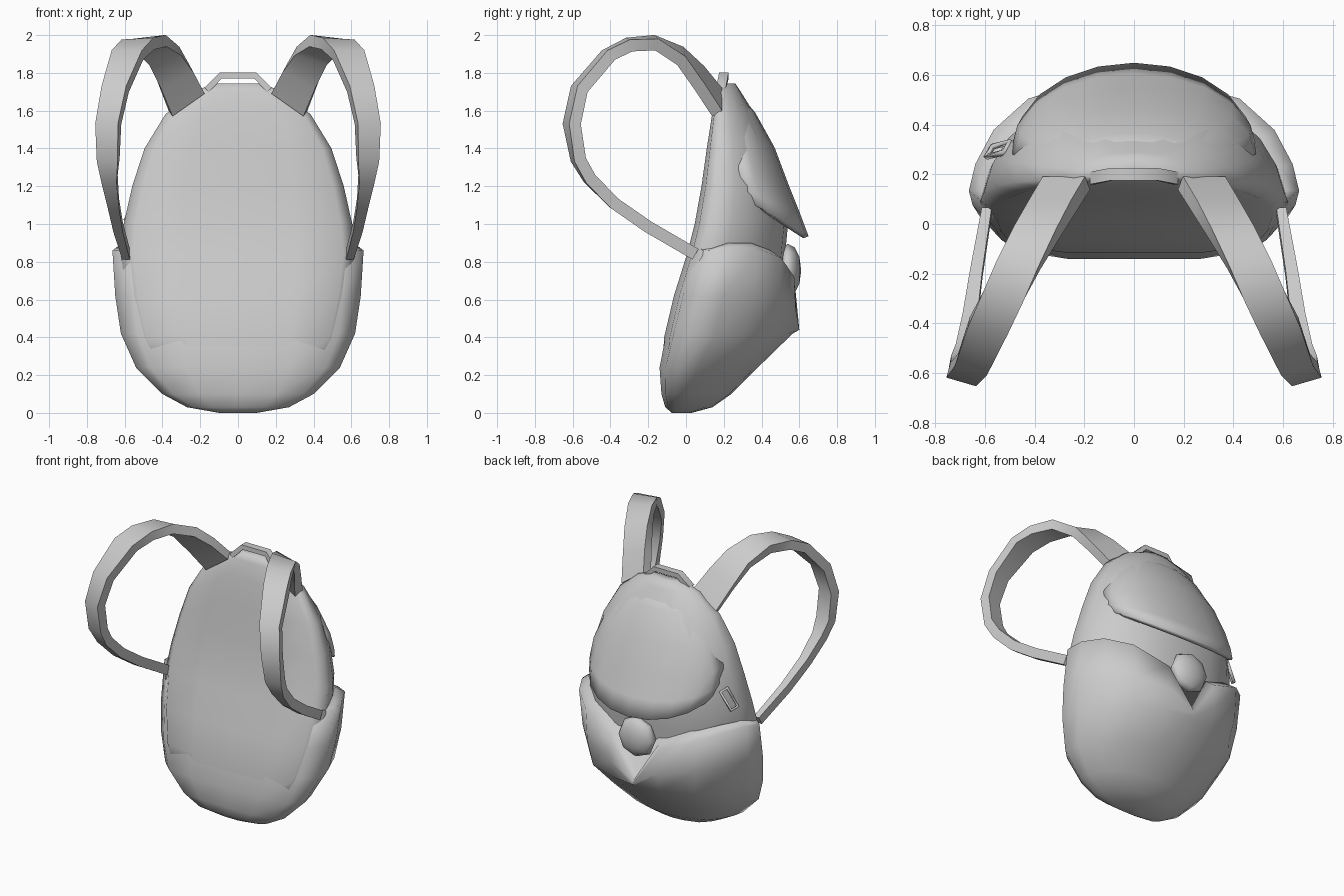
import bpy, bmesh, math
from mathutils import Vector

if "Cube" in bpy.data.objects:
    bpy.data.objects.remove(bpy.data.objects["Cube"])


def make(name, bm, angle=45):
    bmesh.ops.recalc_face_normals(bm, faces=bm.faces[:])
    me = bpy.data.meshes.new(name)
    bm.to_mesh(me)
    bm.free()
    for p in me.polygons:
        p.use_smooth = True
    me.set_sharp_from_angle(angle=math.radians(angle))
    ob = bpy.data.objects.new(name, me)
    bpy.context.collection.objects.link(ob)
    return ob


def loft(name, rings, closed=True, caps=True, angle=45):
    bm = bmesh.new()
    vs = [[bm.verts.new(p) for p in r] for r in rings]
    n = len(rings[0])
    for a, b in zip(vs, vs[1:]):
        for i in range(n if closed else n - 1):
            j = (i + 1) % n
            bm.faces.new((a[i], a[j], b[j], b[i]))
    if caps:
        bm.faces.new(vs[0])
        bm.faces.new(vs[-1])
    return make(name, bm, angle)


def ring(section, z, w, f, b, zs=None):
    """Mirrored D-shaped cross-section; f / b are its front and back depth."""
    half = [Vector((x * w, f + t * (b - f), zs[i] if zs else z))
            for i, (x, t) in enumerate(section)]
    return half + [Vector((-p.x, p.y, p.z)) for p in half[-2:0:-1]]


def strip(name, pts, thick, side=1):
    """Rectangular band along points given as centre xyz + width vector xyz."""
    c = [Vector(p[:3]) for p in pts]
    rings = []
    for i, p in enumerate(pts):
        w = Vector(p[3:]) / 2
        t = c[min(i + 1, len(c) - 1)] - c[max(i - 1, 0)]
        n = t.cross(w).normalized() * thick / 2
        rings.append([Vector((side * v.x, v.y, v.z)) for v in
                      (c[i] - w - n, c[i] + w - n, c[i] + w + n, c[i] - w + n)])
    return loft(name, rings, angle=60)


# Upper bag body
upper = [(0, 0), (.5, 0), (.9, .05), (1, .16), (.94, .4), (.84, .6),
         (.64, .83), (.33, .96), (0, 1)]
loft("bag_body", [ring(upper, *r) for r in (
    (.22, .46, -.125, .3), (.4, .54, -.116, .48), (.62, .59, -.064, .51),
    (.84, .62, .005, .525), (1.0, .605, .046, .54), (1.2, .56, .082, .525),
    (1.4, .495, .11, .46), (1.58, .385, .138, .365), (1.7, .24, .165, .29),
    (1.745, .12, .185, .26))], angle=80)

# Lower pouch wrapped round the bag, its rim dipping to a V at the back
lower = [(0, 0), (.5, 0), (.86, .06), (1, .2), (.96, .39), (.85, .63),
         (.64, .85), (.28, .97), (0, 1)]
rim = [.87, .87, .87, .86, .88, .87, .82, .72, .46]
lip = [.87, .87, .87, .87, .9, .9, .86, .77, .46]
mid = [.62, .62, .62, .62, .62, .62, .6, .55, .44]
loft("lower_pouch", [
    ring(lower, 0, .1, -.075, .03), ring(lower, .03, .27, -.11, .14),
    ring(lower, .1, .4, -.13, .24), ring(lower, .24, .54, -.14, .38),
    ring(lower, .42, .62, -.105, .565),
    ring(lower, 0, .65, -.055, .6, mid),
    ring(lower, 0, .665, .02, .59, rim),
    ring(lower, 0, .61, .04, .52, lip)], angle=85)

# Top flap overhanging the back
rows = [(.14, .21, 1.68, .265, 1.69), (.3, .235, 1.57, .355, 1.58),
        (.415, .255, 1.41, .455, 1.4), (.475, .275, 1.28, .53, 1.2),
        (.48, .3, 1.18, .59, 1.05), (.46, .33, 1.12, .635, .93)]
arcs = [math.radians(a) for a in range(-90, 91, 18)]
flap = loft("top_flap", [[Vector((w * math.sin(a), ys + (yc - ys) * math.cos(a),
                                  zs + (zc - zs) * math.cos(a))) for a in arcs]
                         for w, ys, zs, yc, zc in rows], closed=False, caps=False)
mod = flap.modifiers.new("thickness", "SOLIDIFY")
mod.thickness, mod.offset = .03, 0

# Round button under the flap
bm = bmesh.new()
bmesh.ops.create_uvsphere(bm, u_segments=8, v_segments=6, radius=1)
button = make("button", bm, 80)
button.location = (0, .54, .755)
button.rotation_euler = (math.pi / 2, 0, 0)
button.scale = (.14, .14, .07)

# Shoulder straps
path = [(.272, .165, 1.645, .17, 0, -.12), (.33, .07, 1.775, .17, 0, -.09),
        (.39, -.03, 1.89, .17, .01, -.05), (.465, -.165, 1.96, .17, .02, -.02),
        (.53, -.3, 1.95, .17, .02, -.01), (.585, -.41, 1.895, .16, .03, 0),
        (.65, -.565, 1.715, .13, .035, 0), (.687, -.605, 1.53, .12, .035, 0),
        (.687, -.57, 1.34, .11, .02, 0), (.68, -.51, 1.24, .08, .01, 0),
        (.66, -.38, 1.11, .06, 0, 0), (.635, -.2, .985, .05, 0, 0),
        (.593, .05, .84, .04, 0, 0)]
strip("strap_right", path, .064)
strip("strap_left", path, .064, -1)

# Carry handle
strip("carry_handle", [(-.165, .185, 1.71, 0, .05, 0), (-.092, .2, 1.785, 0, .05, 0),
                       (.092, .2, 1.785, 0, .05, 0), (.165, .185, 1.71, 0, .05, 0)], .033)

# Slotted pull tab on the left side
bm = bmesh.new()
bmesh.ops.create_grid(bm, x_segments=1, y_segments=1, size=.5)
for v in bm.verts:
    v.co.x *= .065
    v.co.y *= .15
bmesh.ops.inset_region(bm, faces=bm.faces[:], thickness=.018, use_boundary=True)
inner = min(bm.faces, key=lambda f: f.calc_center_median().length)
bmesh.ops.delete(bm, geom=[inner], context="FACES")
tab = make("pull_tab", bm)
down = Vector((-.08, -.02, -.13)).normalized()
side = down.cross(Vector((-.75, .6, .3))).normalized()
out = side.cross(down)
m = tab.matrix_world.copy()
for i, axis in enumerate((side, down, out)):
    for j in range(3):
        m[j][i] = axis[j]
m.translation = Vector((-.545, .3, 1.07))
tab.matrix_world = m
mod = tab.modifiers.new("thickness", "SOLIDIFY")
mod.thickness, mod.offset = .02, 0
